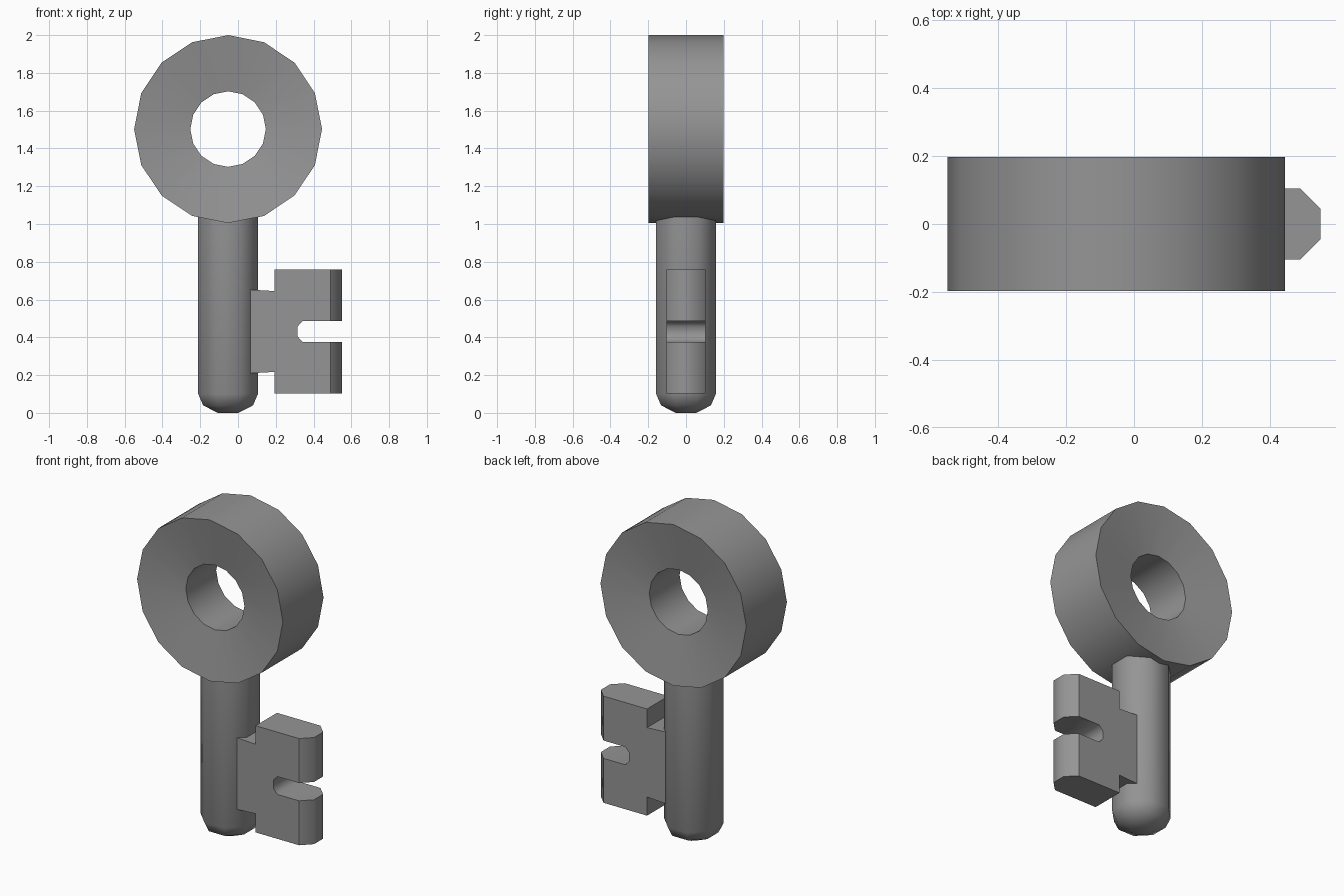
import bpy, bmesh
from math import pi, cos, sin, radians
from mathutils import Matrix

if "Cube" in bpy.data.objects:
    bpy.data.objects.remove(bpy.data.objects["Cube"])

AXIS_X = -0.0525  # shaft and ring share this centre line

metal = bpy.data.materials.new("dull_grey_metal")
metal.use_nodes = True
grey = (0.3, 0.3, 0.3, 1)
metal.diffuse_color = grey
metal.node_tree.nodes["Principled BSDF"].inputs["Base Color"].default_value = grey


def make_object(name, bm):
    bmesh.ops.recalc_face_normals(bm, faces=bm.faces)
    mesh = bpy.data.meshes.new(name)
    bm.to_mesh(mesh)
    bm.free()
    mesh.materials.append(metal)
    obj = bpy.data.objects.new(name, mesh)
    bpy.context.collection.objects.link(obj)
    return obj


def lathe(profile, sides, turn, closed):
    """Revolve (radius, z) points about z; an open profile gets end caps."""
    bm = bmesh.new()
    rings = []
    for r, z in profile:
        angles = [turn + 2 * pi * i / sides for i in range(sides)]
        rings.append([bm.verts.new((r * cos(a), r * sin(a), z)) for a in angles])
    pairs = list(zip(rings, rings[1:]))
    if closed:
        pairs.append((rings[-1], rings[0]))
    else:
        bm.faces.new(rings[0])
        bm.faces.new(rings[-1])
    for low, high in pairs:
        for i in range(sides):
            j = (i + 1) % sides
            bm.faces.new((low[i], low[j], high[j], high[i]))
    return bm


def smooth(obj, degrees):
    bpy.ops.object.select_all(action="DESELECT")
    obj.select_set(True)
    bpy.context.view_layer.objects.active = obj
    bpy.ops.object.shade_smooth_by_angle(angle=radians(degrees))


# Ring handle: thick sixteen-sided ring whose faces dish in towards the hole
bm = lathe([(0.4975, -0.198), (0.4975, 0.198), (0.2, 0.148), (0.2, -0.148)], 16, 0, True)
bm.transform(Matrix.Translation((AXIS_X, 0, 1.5025)) @ Matrix.Rotation(pi / 2, 4, "X"))
smooth(make_object("ring_handle", bm), 40)

# Shaft: octagonal bar with a rounded lower tip, top end hidden in the ring
to_corner = 1 / cos(pi / 8)
outline = [(0.055, 0), (0.132, 0.04), (0.158, 0.1), (0.158, 1.12)]
bm = lathe([(r * to_corner, z) for r, z in outline], 8, pi / 8, False)
bm.transform(Matrix.Translation((AXIS_X, 0, 0)))
smooth(make_object("shaft", bm), 50)

# Key bit: stepped upper half outline, mirrored about its mid height
MID, HALF, END, NOTCH = 0.431, 0.104, 0.55, 0.055
upper = [(0.0, 0.225), (0.193, 0.214), (0.193, 0.329), (END, 0.329),
         (END, NOTCH), (0.342, NOTCH), (0.315, 0.026)]
lower = [(x, -z) for x, z in reversed(upper)]
bm = bmesh.new()
front = bm.faces.new([bm.verts.new((x, -HALF, MID + z)) for x, z in upper + lower])
back = bmesh.ops.extrude_face_region(bm, geom=[front])["geom"]
bmesh.ops.translate(bm, vec=(0, 2 * HALF, 0),
                    verts=[g for g in back if isinstance(g, bmesh.types.BMVert)])

# Chamfer the upright corners at the outer end of both teeth
corners = [e for e in bm.edges
           if all(v.co.x > END - 0.001 for v in e.verts)
           and abs(e.verts[0].co.y - e.verts[1].co.y) < 0.001]
bmesh.ops.bevel(bm, geom=corners, offset=0.06, segments=1, affect="EDGES")


def tooth_end(f):
    return f.normal.x > 0.5 and f.calc_center_median().x > 0.45


def notch_wall(f):
    return all(v.co.x > 0.3 and abs(v.co.z - MID) < NOTCH + 0.001 for v in f.verts)


# Round the shading only across the chamfered tooth ends and inside the notch
bmesh.ops.recalc_face_normals(bm, faces=bm.faces)
for f in bm.faces:
    f.smooth = True
for e in bm.edges:
    e.smooth = (all(tooth_end(f) for f in e.link_faces)
                or all(notch_wall(f) for f in e.link_faces))
make_object("key_bit", bm)
